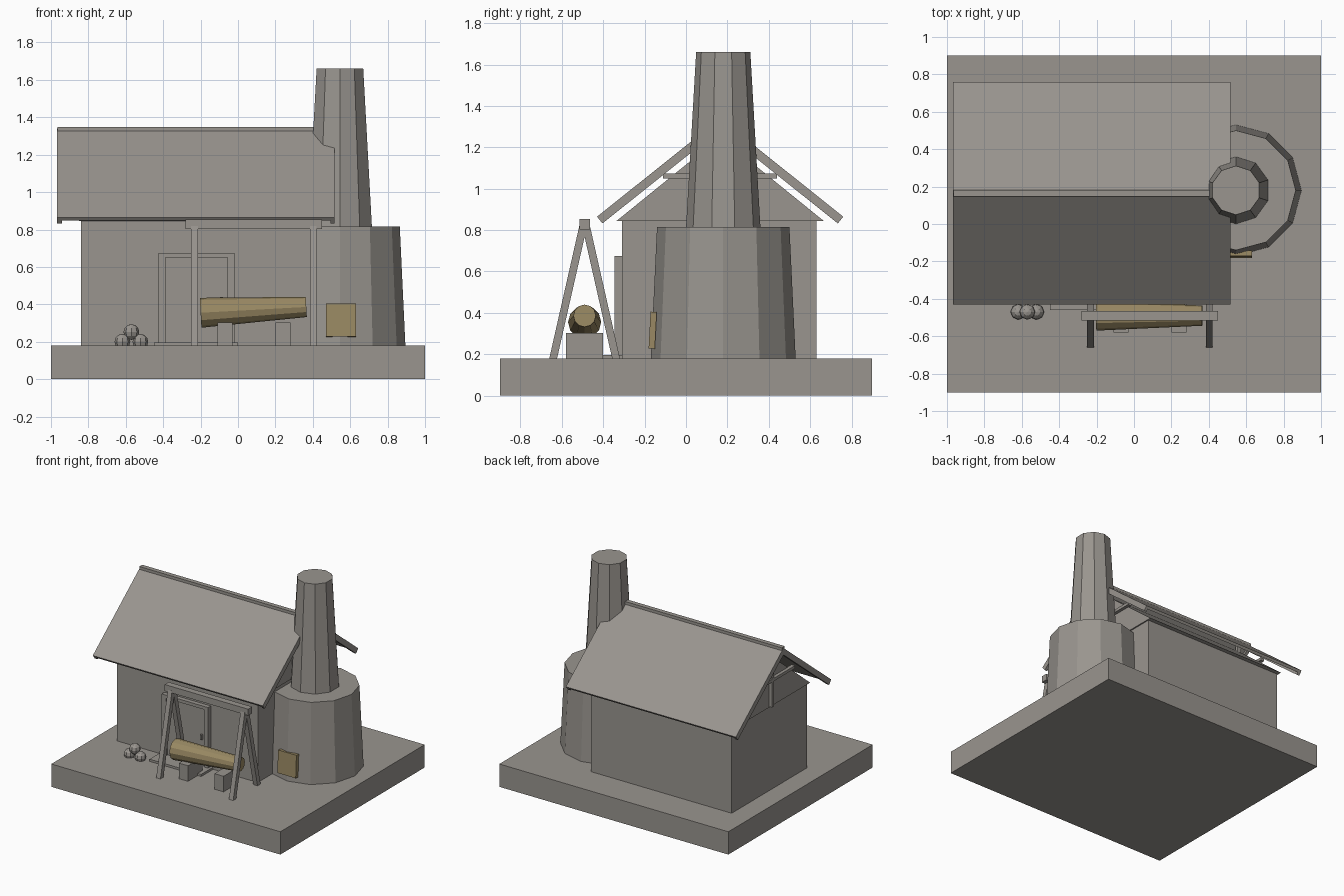
import bpy
import bmesh
from math import radians
from mathutils import Matrix, Vector

cube = bpy.data.objects.get("Cube")
if cube:
    bpy.data.objects.remove(cube, do_unlink=True)


def material(name, color):
    m = bpy.data.materials.new(name)
    m.use_nodes = True
    m.diffuse_color = color
    m.node_tree.nodes["Principled BSDF"].inputs["Base Color"].default_value = color
    return m


STONE = material("warm grey", (0.32, 0.30, 0.275, 1))
BRASS = material("dull brass", (0.32, 0.25, 0.125, 1))


def finish(name, bm, mat=STONE, matrix=Matrix()):
    bmesh.ops.recalc_face_normals(bm, faces=bm.faces)
    mesh = bpy.data.meshes.new(name)
    bm.to_mesh(mesh)
    bm.free()
    mesh.materials.append(mat)
    obj = bpy.data.objects.new(name, mesh)
    obj.matrix_world = matrix
    bpy.context.collection.objects.link(obj)
    return obj


def box(name, x, y, z, mat=STONE, tilt=0):
    """Box from (min, max) ranges, optionally tilted about x."""
    spans = (x, y, z)
    centre = Vector([(a + b) / 2 for a, b in spans])
    bm = bmesh.new()
    bmesh.ops.create_cube(bm, size=1)
    bmesh.ops.scale(bm, vec=[b - a for a, b in spans], verts=bm.verts)
    return finish(name, bm, mat, Matrix.Translation(centre) @ Matrix.Rotation(tilt, 4, 'X'))


def rod(name, start, end, r1, r2, sides, mat=STONE, spin=0):
    """Tapered prism from start to end."""
    start, end = Vector(start), Vector(end)
    axis = end - start
    bm = bmesh.new()
    bmesh.ops.create_cone(bm, cap_ends=True, segments=sides, radius1=r1, radius2=r2,
                          depth=axis.length, matrix=Matrix.Rotation(spin, 4, 'Z'))
    turn = axis.to_track_quat('Z', 'Y').to_matrix().to_4x4()
    return finish(name, bm, mat, Matrix.Translation((start + end) / 2) @ turn)


def extrude_x(name, profile, x, mat=STONE):
    """Profile in (y, z) extruded along x."""
    bm = bmesh.new()
    face = bm.faces.new([bm.verts.new((x[0], py, pz)) for py, pz in profile])
    side = bmesh.ops.extrude_face_region(bm, geom=[face])["geom"]
    moved = [v for v in side if isinstance(v, bmesh.types.BMVert)]
    bmesh.ops.translate(bm, vec=(x[1] - x[0], 0, 0), verts=moved)
    return finish(name, bm, mat)


# Ground slab and house body
GROUND = 0.18
MID = 0.165
box("ground_slab", (-1, 1), (-0.9, 0.9), (0, GROUND))
box("house_walls", (-0.84, 0.39), (-0.31, 0.63), (GROUND, 0.85))
extrude_x("attic_gable", [(MID - 0.5, 0.845), (MID + 0.5, 0.845), (MID, 1.25)], (-0.85, 0.40))

# Roof slopes with edge boards
RIDGE = Vector((MID, 1.34))
for side, label in ((-1, "front"), (1, "back")):
    eave = Vector((MID + side * 0.595, 0.865))
    down = (eave - RIDGE).normalized()
    inward = Vector((-side * abs(down.y), -abs(down.x)))

    def slope(name, thick, x):
        meet = Vector((MID, RIDGE.y - thick / abs(down.x)))
        extrude_x(name, [RIDGE, eave, eave + inward * thick, meet], x)

    slope(label + "_roof", 0.022, (-0.96, 0.51))
    slope(label + "_left_edge_board", 0.042, (-0.967, -0.942))
    slope(label + "_right_edge_board", 0.042, (0.495, 0.517))
box("ridge_cap", (-0.965, 0.515), (MID - 0.018, MID + 0.018), (1.325, 1.348))

# Gable timbers
for label, x in (("left", (-0.875, -0.845)), ("right", (0.395, 0.425))):
    box(label + "_collar_beam", x, (MID - 0.275, MID + 0.275), (1.05, 1.073))
    box(label + "_king_post", x, (MID - 0.012, MID + 0.012), (0.85, 1.3))

# Furnace and chimney
FX, FY = 0.545, 0.18
rod("furnace", (FX, FY, GROUND), (FX, FY, 0.815), 0.35, 0.32, 12)
rod("chimney", (FX, FY, 0.81), (FX, FY, 1.66), 0.18, 0.131, 10)
box("furnace_door", (0.47, 0.63), (-0.176, -0.146), (0.227, 0.405), BRASS, radians(-3))

# House door
for label, x in (("left", (-0.425, -0.388)), ("right", (-0.057, -0.02))):
    box(label + "_door_jamb", x, (-0.345, -0.3), (GROUND, 0.675))
box("door_lintel", (-0.388, -0.057), (-0.345, -0.3), (0.65, 0.675))
box("door_panel", (-0.388, -0.057), (-0.325, -0.3), (GROUND, 0.65))
box("door_handle", (-0.095, -0.08), (-0.34, -0.325), (0.4, 0.44))
box("door_step", (-0.45, 0), (-0.46, -0.31), (GROUND, 0.197))

# Hoist frame
GY = -0.49
box("hoist_beam", (-0.28, 0.45), (GY - 0.025, GY + 0.025), (0.802, 0.853))
for label, x in (("left", -0.233), ("right", 0.402)):
    for way, end in ((-1, "front"), (1, "back")):
        rod(f"{label}_{end}_hoist_leg", (x, GY + way * 0.153, GROUND - 0.005),
            (x, GY + way * 0.008, 0.815), 0.026, 0.026, 4, spin=radians(45))

# Cast barrel on blocks
rod("cast_barrel", (-0.2, GY, 0.355), (0.365, GY, 0.386), 0.08, 0.054, 12, BRASS)
for label, x in (("left", -0.07), ("right", 0.24)):
    box(label + "_barrel_block", (x - 0.04, x + 0.04), (GY - 0.09, GY + 0.09), (GROUND, 0.303))

# Stacked round shot
for label, x, z in (("left", -0.618, 0.2), ("right", -0.522, 0.2), ("top", -0.57, 0.252)):
    bm = bmesh.new()
    bmesh.ops.create_uvsphere(bm, u_segments=8, v_segments=6, radius=0.042)
    finish(label + "_round_shot", bm, STONE, Matrix.Translation((x, -0.47, z)))
